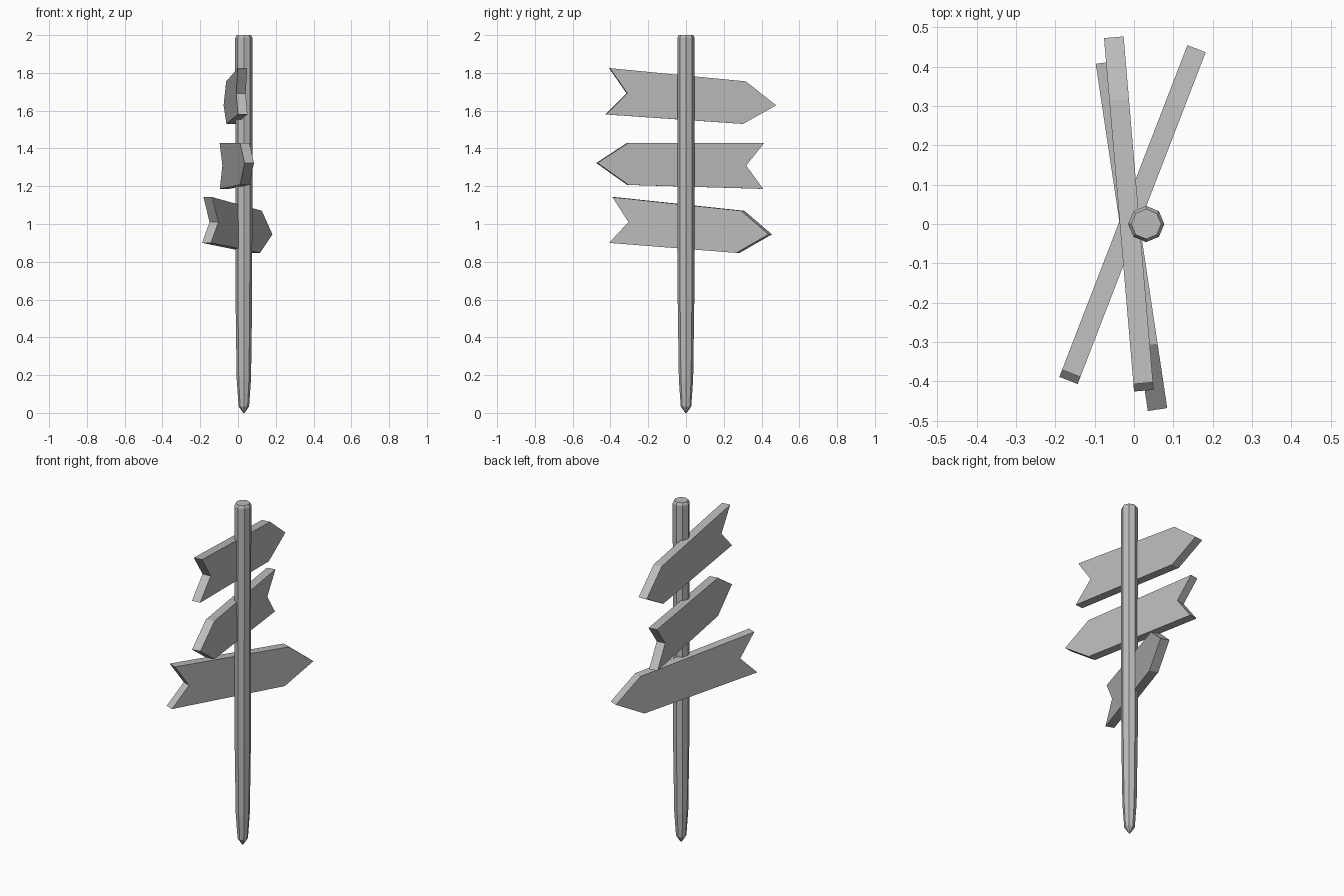
import bpy, bmesh, math

if "Cube" in bpy.data.objects:
    bpy.data.objects.remove(bpy.data.objects["Cube"])

wood = bpy.data.materials.new("grey")
wood.diffuse_color = (0.5, 0.5, 0.5, 1)
wood.use_nodes = True
wood.node_tree.nodes["Principled BSDF"].inputs["Base Color"].default_value = wood.diffuse_color


def make_object(name, bm):
    bmesh.ops.recalc_face_normals(bm, faces=bm.faces)
    mesh = bpy.data.meshes.new(name)
    bm.to_mesh(mesh)
    bm.free()
    mesh.materials.append(wood)
    obj = bpy.data.objects.new(name, mesh)
    bpy.context.collection.objects.link(obj)
    return obj


# Eight-sided post: sharpened foot, slight taper, bevelled top
def make_post(profile, sides=8):
    bm = bmesh.new()
    rings = [[bm.verts.new((r * math.cos(i * math.tau / sides),
                            r * math.sin(i * math.tau / sides), z))
              for i in range(sides)] for r, z in profile]
    for low, high in zip(rings, rings[1:]):
        for i in range(sides):
            j = (i + 1) % sides
            bm.faces.new((low[i], low[j], high[j], high[i]))
    bm.faces.new(rings[0])
    bm.faces.new(rings[-1])
    return make_object("post", bm)


post = make_post([(0.004, 0.0), (0.028, 0.035), (0.038, 0.18),
                  (0.044, 0.6), (0.046, 1.985), (0.038, 2.0)])
post.location.x = 0.031


# Arrow board: outline in (y, z), turned so that x changes by slope per unit y
def make_board(name, outline, slope, x, thickness=0.05):
    turn = math.atan(slope)
    bm = bmesh.new()
    sides = [[bm.verts.new((dx, y / math.cos(turn), z)) for y, z in outline]
             for dx in (-thickness / 2, thickness / 2)]
    bm.faces.new(sides[0])
    bm.faces.new(sides[1])
    for i in range(len(outline)):
        j = (i + 1) % len(outline)
        bm.faces.new((sides[0][i], sides[0][j], sides[1][j], sides[1][i]))
    board = make_object(name, bm)
    board.rotation_euler.z = -turn
    board.location.x = x
    return board


# Outline order: tail top, notch, tail bottom, lower shoulder, tip, upper shoulder
make_board("upper_board", [(-0.405, 1.825), (-0.313, 1.692), (-0.424, 1.58),
                           (0.30, 1.53), (0.475, 1.628), (0.315, 1.755)], -0.085, -0.011)
make_board("middle_board", [(0.411, 1.43), (0.315, 1.31), (0.405, 1.186),
                            (-0.308, 1.207), (-0.472, 1.323), (-0.308, 1.43)], -0.15, -0.011)
make_board("lower_board", [(-0.38, 1.142), (-0.296, 1.01), (-0.398, 0.90),
                           (0.275, 0.847), (0.446, 0.945), (0.30, 1.07)], 0.386, -0.013)
